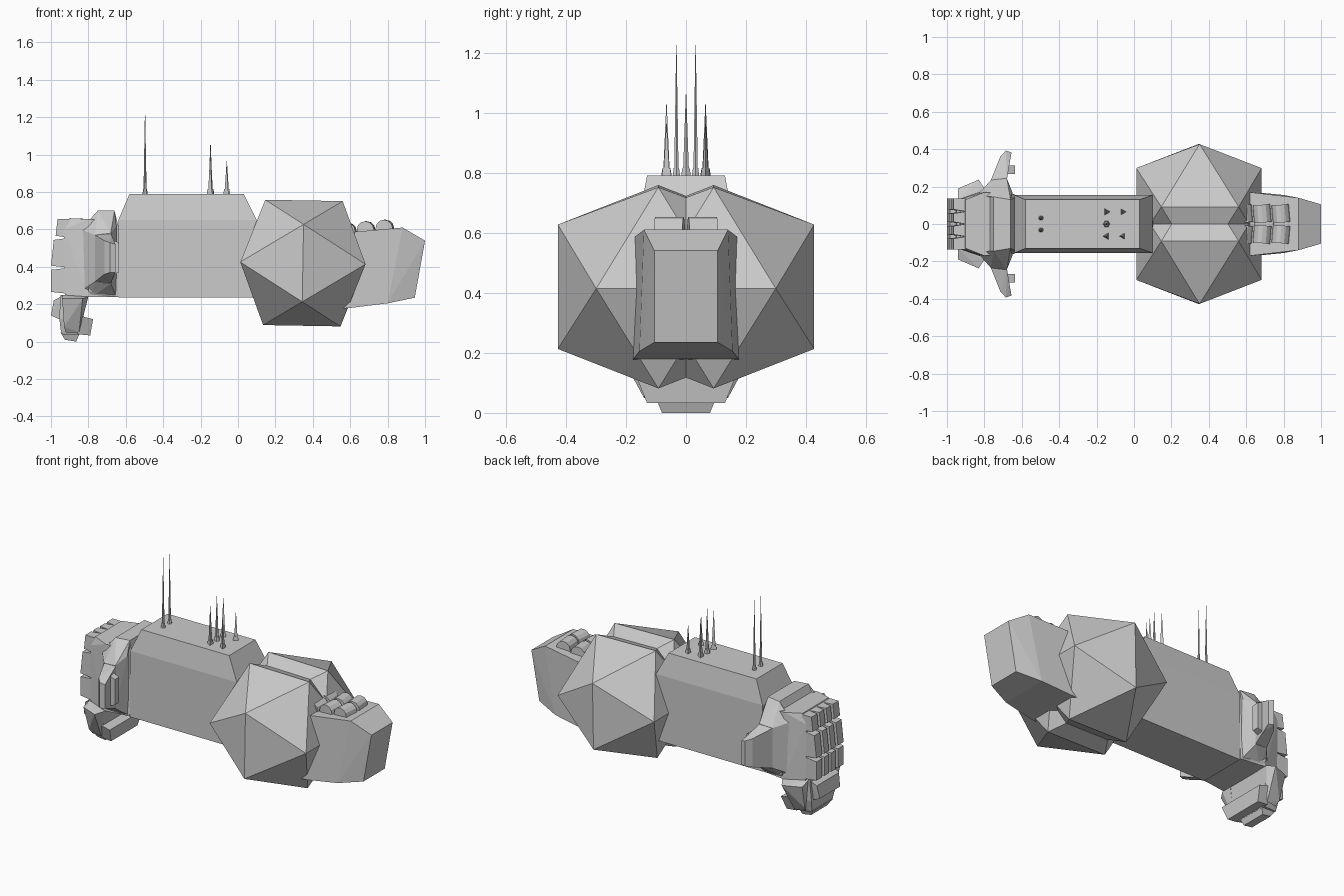
import bpy, bmesh, math
from mathutils import Matrix


def finish(bm, name):
    bmesh.ops.recalc_face_normals(bm, faces=bm.faces)
    mesh = bpy.data.meshes.new(name)
    bm.to_mesh(mesh)
    bm.free()
    ob = bpy.data.objects.new(name, mesh)
    bpy.context.collection.objects.link(ob)
    return ob


def hull(name, pts, both=False):
    """Convex faceted solid; both=True adds the mirrored points across y."""
    bm = bmesh.new()
    if both:
        pts = [(x, s * y, z) for x, y, z in pts for s in (1, -1)]
    for p in pts:
        bm.verts.new(p)
    res = bmesh.ops.convex_hull(bm, input=bm.verts)
    loose = [v for v in bm.verts if not v.link_faces]
    bmesh.ops.delete(bm, geom=loose, context='VERTS')
    bmesh.ops.dissolve_limit(bm, angle_limit=math.radians(2), verts=bm.verts, edges=bm.edges)
    return finish(bm, name)


def pair(name, pts):
    for side, s in (("left", 1), ("right", -1)):
        hull(f"{name}_{side}", [(x, s * y, z) for x, y, z in pts])


# Main hull with bevelled upper deck
hull("main_hull", [
    (-0.64, 0.155, 0.235), (0.11, 0.155, 0.235), (-0.64, 0.155, 0.65), (0.10, 0.155, 0.65),
    (-0.58, 0.13, 0.79), (0.03, 0.13, 0.79)], both=True)

# Two overlapping icosahedral tanks
a = 0.207
p = a * (1 + math.sqrt(5)) / 2
tilt = Matrix.Rotation(math.radians(1), 3, 'Y')
for side, yc in (("left", 0.092), ("right", -0.092)):
    pts = []
    for s in (1, -1):
        for t in (1, -1):
            pts += [(0, s * p, t * a), (s * a, 0, t * p), (s * p, t * a, 0)]
    bm = bmesh.new()
    for q in pts:
        bm.verts.new(q)
    bmesh.ops.convex_hull(bm, input=bm.verts)
    bmesh.ops.rotate(bm, cent=(0, 0, 0), matrix=tilt, verts=bm.verts)
    bmesh.ops.translate(bm, vec=(0.347, yc, 0.42), verts=bm.verts)
    finish(bm, f"tank_{side}")

# Engine block tapering to a flat end
hull("engine_block", [
    (0.45, 0.178, 0.17), (0.60, 0.175, 0.18), (0.45, 0.178, 0.57), (0.60, 0.172, 0.585),
    (0.80, 0.155, 0.205), (0.88, 0.14, 0.61),
    (0.945, 0.105, 0.235), (1.0, 0.105, 0.54)], both=True)

# Drums half sunk in the engine block
for i in range(3):
    for s in (1, -1):
        bm = bmesh.new()
        rot = Matrix.Rotation(math.radians(5 * s), 4, 'Z') @ Matrix.Rotation(math.pi / 2, 4, 'X')
        pos = Matrix.Translation((0.585 + 0.1 * i, 0.055 * s, 0.59 + 0.008 * i))
        bmesh.ops.create_cone(bm, cap_ends=True, segments=12, radius1=0.046, radius2=0.046,
                              depth=0.095, matrix=pos @ rot)
        finish(bm, f"drum_{i}_{s}")

# Antennas: small foot and long needle
masts = [(-0.497, 0.032, 1.225, 6, 0.015), (-0.497, -0.032, 1.225, 6, 0.015),
         (-0.147, 0, 1.065, 6, 0.02), (-0.147, 0.065, 1.03, 3, 0.022), (-0.147, -0.065, 1.03, 3, 0.022),
         (-0.06, 0.065, 0.965, 3, 0.02), (-0.06, -0.065, 0.965, 3, 0.02)]
for i, (x, y, top, n, r) in enumerate(masts):
    turn = Matrix.Rotation(math.pi / 2 * (1 if y < 0 else -1), 4, 'Z')
    for part, z0, z1, r1, r2 in (("foot", 0.78, 0.815, r, r * 0.7), ("needle", 0.81, top, r * 0.55, 0.0008)):
        bm = bmesh.new()
        bmesh.ops.create_cone(bm, cap_ends=True, segments=n, radius1=r1, radius2=r2, depth=z1 - z0,
                              matrix=Matrix.Translation((x, y, (z0 + z1) / 2)) @ turn)
        finish(bm, f"antenna_{part}_{i}")

# Head body and raised collar
hull("head_body", [
    (-0.925, 0.135, 0.25), (-0.90, 0.13, 0.66), (-0.93, 0.135, 0.60),
    (-0.80, 0.18, 0.24), (-0.80, 0.17, 0.655), (-0.66, 0.16, 0.24), (-0.66, 0.16, 0.65)], both=True)
hull("head_collar", [
    (-0.77, 0.155, 0.655), (-0.75, 0.145, 0.70), (-0.66, 0.13, 0.70), (-0.64, 0.14, 0.62),
    (-0.80, 0.19, 0.58), (-0.80, 0.19, 0.27), (-0.64, 0.16, 0.24), (-0.78, 0.17, 0.24)], both=True)

# Nose plates: three rows of tapered teeth separated by V grooves
rows = [(0.255, 0.395, -1.0, -1.0), (0.395, 0.555, -1.0, -0.985), (0.555, 0.655, -0.975, -0.965)]
cols = [-0.135, -0.067, 0, 0.067, 0.135]
g = 0.011
for r, (z0, z1, xb, xt) in enumerate(rows):
    top = z1 if r == 2 else z1 - g
    for c in range(4):
        y0, y1 = cols[c], cols[c + 1]
        ya = y0 + (g if c > 0 else 0)
        yb = y1 - (g if c < 3 else 0)
        hull(f"nose_plate_{r}_{c}",
             [(-0.90, y, z) for y in (y0, y1) for z in (z0, z1)]
             + [(xb, y, z0 + g) for y in (ya, yb)] + [(xt, y, top) for y in (ya, yb)])

# Flared side wings: wide root, narrow swept tip, thruster slab
pair("wing_root", [
    (-0.84, 0.15, 0.60), (-0.84, 0.15, 0.27), (-0.75, 0.145, 0.70), (-0.66, 0.13, 0.70),
    (-0.65, 0.15, 0.24), (-0.78, 0.16, 0.24), (-0.65, 0.17, 0.62),
    (-0.765, 0.235, 0.57), (-0.765, 0.235, 0.32), (-0.68, 0.245, 0.58), (-0.68, 0.245, 0.31)])
pair("wing_tip", [
    (-0.765, 0.235, 0.57), (-0.765, 0.235, 0.32), (-0.68, 0.235, 0.58), (-0.68, 0.235, 0.31),
    (-0.715, 0.36, 0.54), (-0.715, 0.36, 0.36), (-0.685, 0.393, 0.53), (-0.685, 0.393, 0.37),
    (-0.655, 0.383, 0.52), (-0.655, 0.383, 0.37), (-0.665, 0.34, 0.54), (-0.665, 0.34, 0.35)])
pair("wing_thruster", [(x, y, z) for x, z0, z1 in ((-0.69, 0.35, 0.55), (-0.637, 0.37, 0.53))
                       for y in (0.268, 0.312) for z in (z0, z1)])

# Chin: faceted tub, front lip, rear shell, keel and side pods
hull("chin_core", [
    (-0.95, 0.13, 0.25), (-0.80, 0.17, 0.25), (-0.955, 0.12, 0.12), (-0.83, 0.15, 0.12),
    (-0.945, 0.10, 0.04), (-0.85, 0.11, 0.035)], both=True)
hull("chin_lip", [
    (-0.985, 0.11, 0.22), (-1.0, 0.10, 0.14), (-0.955, 0.10, 0.12), (-0.93, 0.12, 0.25),
    (-0.90, 0.10, 0.13)], both=True)
hull("chin_shell", [
    (-0.85, 0.17, 0.14), (-0.775, 0.165, 0.12), (-0.79, 0.13, 0.033), (-0.86, 0.13, 0.04)], both=True)
hull("chin_keel", [
    (-0.95, 0.095, 0.05), (-0.925, 0.08, 0.01), (-0.865, 0.08, 0.0), (-0.845, 0.10, 0.05)], both=True)
pair("chin_pod", [
    (-0.94, 0.13, 0.25), (-0.94, 0.19, 0.23), (-0.83, 0.237, 0.23), (-0.80, 0.19, 0.24),
    (-0.93, 0.15, 0.08), (-0.84, 0.175, 0.12), (-0.85, 0.14, 0.05), (-0.92, 0.13, 0.05), (-0.80, 0.12, 0.24)])
